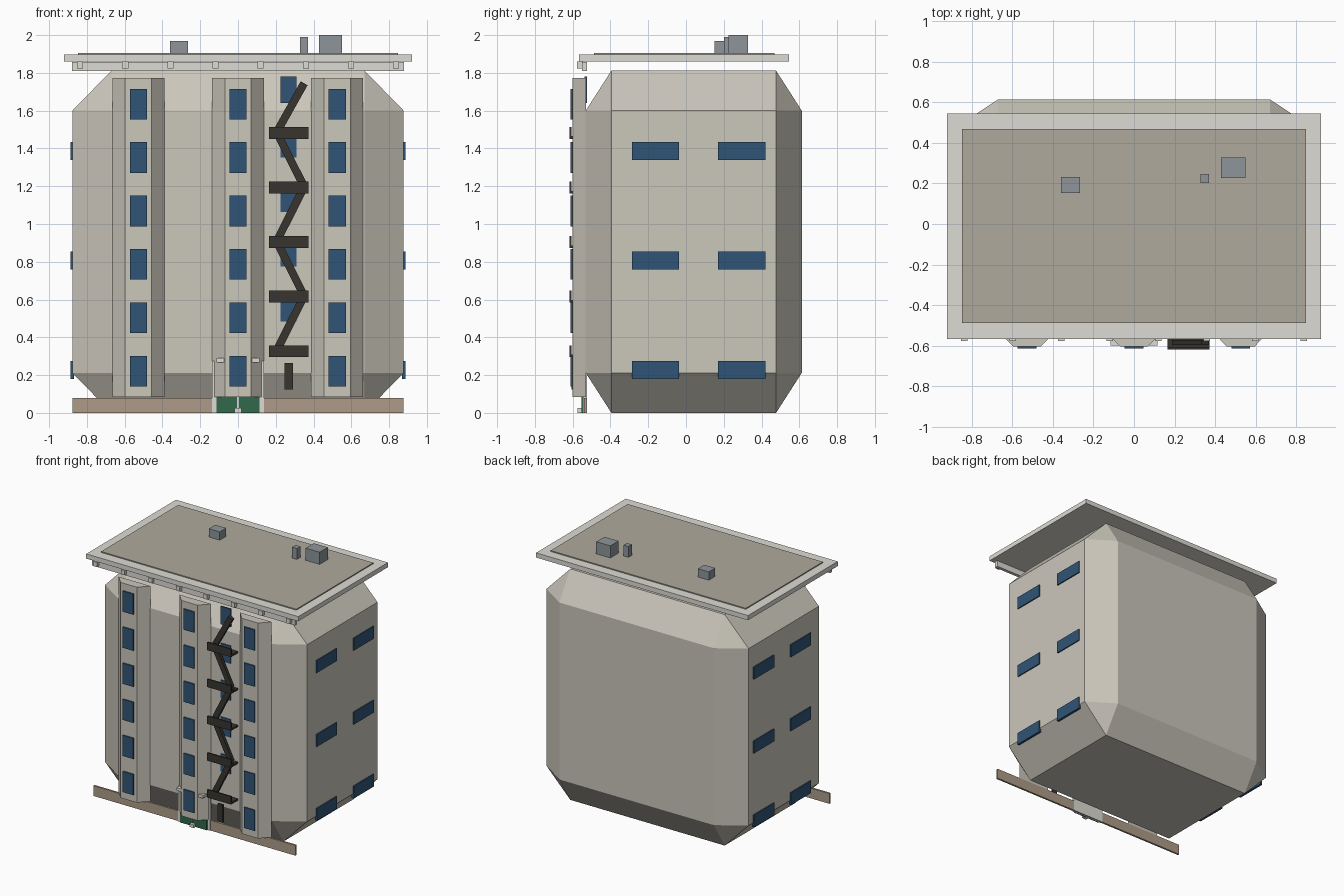
import bpy, bmesh, math
from mathutils import Vector

if "Cube" in bpy.data.objects:
    bpy.data.objects.remove(bpy.data.objects["Cube"])


def material(name, rgb):
    m = bpy.data.materials.new(name)
    m.diffuse_color = (*rgb, 1)
    m.use_nodes = True
    m.node_tree.nodes["Principled BSDF"].inputs["Base Color"].default_value = m.diffuse_color
    return m


STONE = material("stone", (0.60, 0.57, 0.50))
TRIM = material("trim", (0.72, 0.71, 0.66))
ROOF = material("roofing", (0.43, 0.40, 0.34))
GLASS = material("glass", (0.03, 0.09, 0.18))
IRON = material("iron", (0.04, 0.035, 0.03))
PLINTH = material("plinth", (0.42, 0.33, 0.25))
GREEN = material("green_paint", (0.03, 0.14, 0.07))
METAL = material("metal", (0.27, 0.30, 0.32))


def finish(name, bm, mat):
    bmesh.ops.recalc_face_normals(bm, faces=bm.faces)
    me = bpy.data.meshes.new(name)
    bm.to_mesh(me)
    bm.free()
    me.materials.append(mat)
    ob = bpy.data.objects.new(name, me)
    bpy.context.collection.objects.link(ob)
    return ob


def box(name, x, y, z, mat):
    """Box from (min, max) ranges on each axis."""
    bm = bmesh.new()
    bmesh.ops.create_cube(bm, size=1)
    for v in bm.verts:
        v.co = [r[0] if c < 0 else r[1] for c, r in zip(v.co, (x, y, z))]
    return finish(name, bm, mat)


def prism(name, pts, direction, mat):
    """Extrude a planar outline along a vector."""
    bm = bmesh.new()
    face = bm.faces.new([bm.verts.new(p) for p in pts])
    ext = bmesh.ops.extrude_face_region(bm, geom=[face], use_keep_orig=True)
    verts = [g for g in ext["geom"] if isinstance(g, bmesh.types.BMVert)]
    bmesh.ops.translate(bm, verts=verts, vec=direction)
    return finish(name, bm, mat)


# main block with wide chamfers, different on each axis
bm = bmesh.new()
half, cut, mid = (0.877, 0.572, 0.906), (0.207, 0.136, 0.212), Vector((0, 0.041, 0.906))
for sx in (-1, 1):
    for sy in (-1, 1):
        for sz in (-1, 1):
            for axis in range(3):
                p = [s * (h - (0 if i == axis else c))
                     for i, (s, h, c) in enumerate(zip((sx, sy, sz), half, cut))]
                bm.verts.new(Vector(p) + mid)
bmesh.ops.convex_hull(bm, input=bm.verts)
bmesh.ops.dissolve_limit(bm, angle_limit=0.01, verts=bm.verts, edges=bm.edges)
finish("main_block", bm, STONE)

# three angled bays with a column of six windows each
for b, cx in enumerate((-0.527, 0, 0.525)):
    prism(f"bay_{b}", [(cx - 0.138, -0.53, 0.083), (cx - 0.07, -0.602, 0.083),
                       (cx + 0.07, -0.602, 0.083), (cx + 0.138, -0.53, 0.083)],
          (0, 0, 1.69), STONE)
    for r in range(6):
        z = 0.22 + r * 0.283
        box(f"bay_window_{b}_{r}", (cx - 0.046, cx + 0.046), (-0.612, -0.598),
            (z - 0.081, z + 0.081), GLASS)

# side windows
for s in (-1, 1):
    for r in range(3):
        z = 0.227 + r * 0.58
        for c, y in enumerate((-0.162, 0.295)):
            box(f"side_window_{s}_{r}_{c}", sorted((s * 0.868, s * 0.886)),
                (y - 0.125, y + 0.125), (z - 0.048, z + 0.048), GLASS)

# stair windows on the front wall
for r in range(5):
    z = 0.485 + r * 0.289
    box(f"stair_window_{r}", (0.225, 0.31), (-0.538, -0.525), (z, z + 0.14), GLASS)

# fire escape: landings with railings, zigzag flights, drop ladder
for r in range(5):
    z = 0.295 + r * 0.289
    box(f"landing_floor_{r}", (0.165, 0.372), (-0.612, -0.532), (z, z + 0.014), IRON)
    box(f"landing_rail_{r}", (0.165, 0.372), (-0.617, -0.606), (z, z + 0.063), IRON)
    x0, x1 = (0.205, 0.35) if r % 2 == 0 else (0.35, 0.205)
    a, c = Vector((x0, -0.595, z + 0.035)), Vector((x1, -0.595, z + 0.035 + 0.289))
    if r == 4:
        c = Vector((0.35, -0.595, 1.745))
    d = (c - a).normalized()
    n = Vector((d.z, 0, -d.x)) * 0.021
    prism(f"stair_flight_{r}", [a - n, a + n, c + n, c - n], (0, 0.025, 0), IRON)
box("drop_ladder", (0.247, 0.29), (-0.605, -0.59), (0.125, 0.265), IRON)

# plinth strip and entrance
box("plinth", (-0.877, 0.877), (-0.54, -0.525), (0, 0.08), PLINTH)
box("door_frame", (-0.138, 0.138), (-0.545, -0.525), (0, 0.275), TRIM)
for s in (-1, 1):
    box(f"door_leaf_{s}", sorted((s * 0.004, s * 0.115)), (-0.552, -0.54), (0, 0.25), GREEN)
box("entrance_step", (-0.018, 0.018), (-0.575, -0.54), (0, 0.025), TRIM)
box("entrance_canopy", (-0.115, 0.115), (-0.598, -0.54), (0.268, 0.29), TRIM)

# cornice with brackets and overhanging roof
box("cornice", (-0.88, 0.88), (-0.55, -0.525), (1.81, 1.858), TRIM)
for i in range(8):
    x = -0.836 + i * 0.239
    box(f"bracket_{i}", (x - 0.016, x + 0.016), (-0.576, -0.545), (1.823, 1.86), TRIM)
box("roof_slab", (-0.92, 0.92), (-0.567, 0.545), (1.86, 1.897), TRIM)
box("roof_surface", (-0.847, 0.847), (-0.487, 0.468), (1.89, 1.905), ROOF)

# rooftop equipment
box("roof_vent", (-0.36, -0.265), (0.152, 0.232), (1.9, 1.97), METAL)
box("chimney", (0.328, 0.37), (0.202, 0.245), (1.9, 1.99), METAL)
box("roof_unit", (0.428, 0.55), (0.226, 0.327), (1.9, 2.0), METAL)
